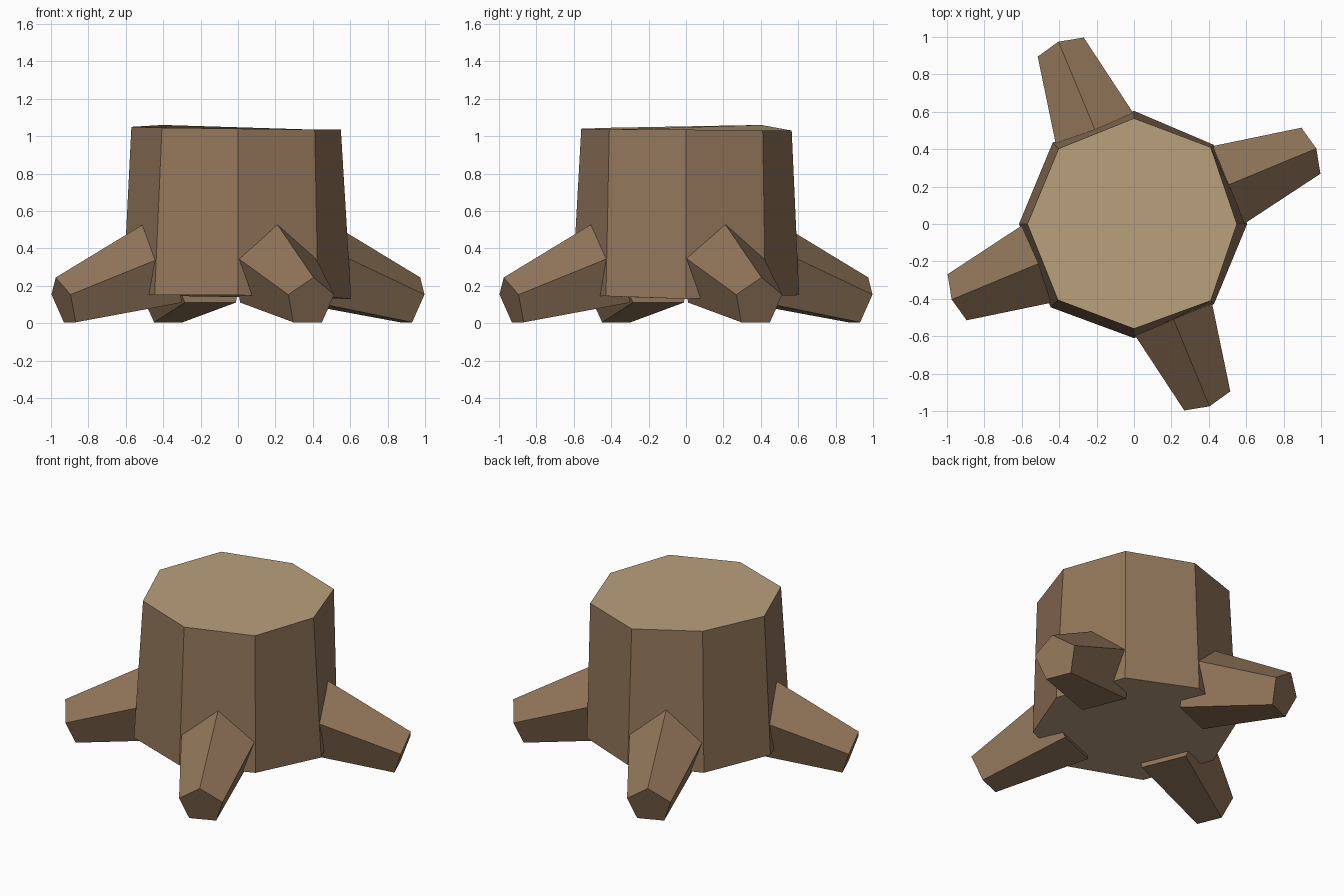
import bpy
import bmesh
from math import cos, sin, radians, atan2, tau
from mathutils import Vector

cube = bpy.data.objects.get("Cube")
if cube:
    bpy.data.objects.remove(cube, do_unlink=True)


def make_material(name, colour):
    mat = bpy.data.materials.new(name)
    mat.use_nodes = True
    mat.diffuse_color = (*colour, 1)
    mat.node_tree.nodes["Principled BSDF"].inputs["Base Color"].default_value = (*colour, 1)
    return mat


bark = make_material("bark brown", (0.287, 0.181, 0.102))
wood = make_material("cut wood tan", (0.485, 0.352, 0.205))


def loft(name, lower, upper, materials, cap_index=0):
    """Join two rings of points with flat sides and cap both ends."""
    bm = bmesh.new()
    a = [bm.verts.new(p) for p in lower]
    b = [bm.verts.new(p) for p in upper]
    n = len(a)
    for i in range(n):
        j = (i + 1) % n
        bm.faces.new((a[i], a[j], b[j], b[i]))
    for cap in (a[::-1], b):
        bm.faces.new(cap).material_index = cap_index
    bmesh.ops.recalc_face_normals(bm, faces=bm.faces)
    mesh = bpy.data.meshes.new(name)
    bm.to_mesh(mesh)
    bm.free()
    for mat in materials:
        mesh.materials.append(mat)
    obj = bpy.data.objects.new(name, mesh)
    bpy.context.collection.objects.link(obj)
    return obj


# Trunk: slightly uneven eight-sided taper with cut wood on both ends
def ring(radii, heights):
    return [Vector((r * cos(tau * i / 8), r * sin(tau * i / 8), z))
            for i, (r, z) in enumerate(zip(radii, heights))]


bottom = ring((0.605, 0.6, 0.605, 0.615, 0.615, 0.63, 0.61, 0.605),
              (0.13, 0.145, 0.15, 0.15, 0.15, 0.15, 0.15, 0.145))
top = ring((0.55, 0.58, 0.565, 0.57, 0.57, 0.575, 0.56, 0.58),
           (1.035, 1.03, 1.03, 1.06, 1.05, 1.045, 1.04, 1.035))
loft("trunk", bottom, top, (bark, wood), cap_index=1)

# Roots: five-sided tapers sloping down and outward, ridge on top
INNER, OUTER = (0.45, 0.302), (1.01, 0.112)
slope = atan2(INNER[1] - OUTER[1], OUTER[0] - INNER[0])


def root_ring(angle, centre, radius):
    out = Vector((cos(angle), sin(angle), 0))
    side = Vector((-sin(angle), cos(angle), 0))
    up = out * sin(slope) + Vector((0, 0, cos(slope)))
    middle = out * centre[0] + Vector((0, 0, centre[1]))
    return [middle + radius * (up * cos(tau * i / 5) + side * sin(tau * i / 5))
            for i in range(5)]


names = ("left_root", "back_root", "right_root", "front_root")
for k, name in enumerate(names):
    angle = radians(22.5 + 90 * k)
    loft(name, root_ring(angle, INNER, 0.25), root_ring(angle, OUTER, 0.14), (bark,))
